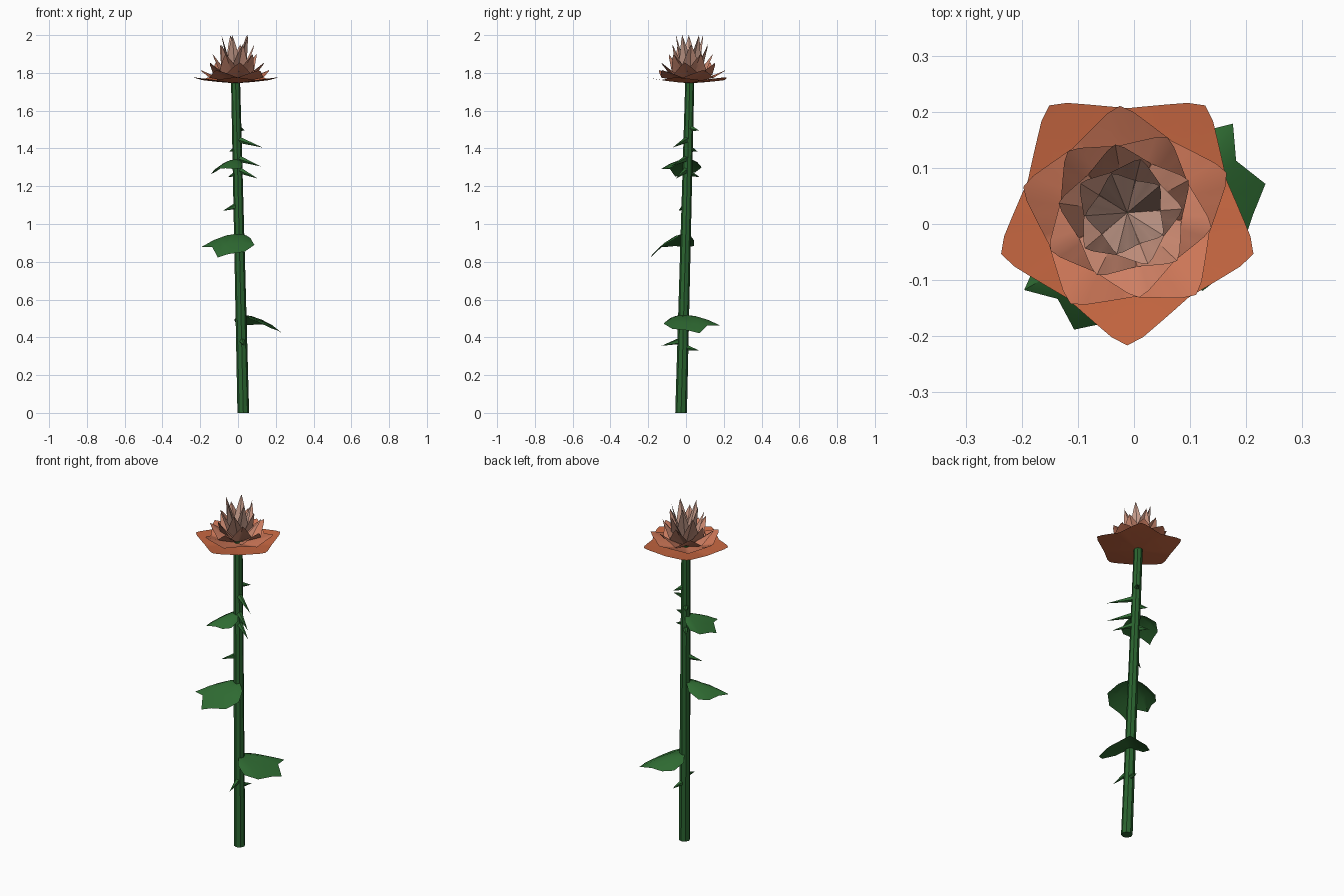
import bpy, bmesh, math
from mathutils import Vector

old = bpy.data.objects.get("Cube")
if old:
    bpy.data.objects.remove(old)


def material(name, rgb):
    m = bpy.data.materials.new(name)
    m.use_nodes = True
    col = [(c / 255) ** 2.2 for c in rgb] + [1]
    m.diffuse_color = col
    m.node_tree.nodes["Principled BSDF"].inputs["Base Color"].default_value = col
    return m


def finish(bm, name, mat, smooth=None):
    bmesh.ops.remove_doubles(bm, verts=bm.verts, dist=0.0002)
    me = bpy.data.meshes.new(name)
    bm.to_mesh(me)
    bm.free()
    ob = bpy.data.objects.new(name, me)
    bpy.context.collection.objects.link(ob)
    me.materials.append(mat)
    if smooth:
        bpy.ops.object.select_all(action='DESELECT')
        ob.select_set(True)
        bpy.context.view_layer.objects.active = ob
        bpy.ops.object.shade_smooth_by_angle(angle=math.radians(smooth))


green = material("leaf green", (50, 106, 53))
stem_green = material("stem green", (46, 100, 51))

# Leaning stem
BOTTOM, TOP = Vector((0.028, -0.026, 0)), Vector((-0.013, 0.02, 1.76))


def stem_at(z):
    return BOTTOM.lerp(TOP, z / TOP.z)


def ring(bm, centre, radius, sides):
    turn = math.tau / sides
    return [bm.verts.new(centre + Vector((math.cos(i * turn), math.sin(i * turn), 0)) * radius)
            for i in range(sides)]


bm = bmesh.new()
low, high = ring(bm, BOTTOM, 0.031, 8), ring(bm, TOP, 0.024, 8)
for i in range(8):
    j = (i + 1) % 8
    bm.faces.new((low[i], low[j], high[j], high[i]))
bm.faces.new(low[::-1])
bm.faces.new(high)
finish(bm, "stem", stem_green)


# Star-shaped petal cups, five pointed petals each
def petal_cup(name, radius, base, notch, tip, turn, curve, mat):
    bm = bmesh.new()
    rows, per = 4, 10
    count = per * 5
    fifth = math.pi / 5
    centre = Vector((-0.012, 0.02, 0))
    grid = []
    for r in range(rows + 1):
        t = r / rows
        line = []
        for i in range(count):
            # 0 at a petal point, 1 at the notch between two petals
            off = 1 - abs((i % per) / per * 2 - 1)
            wide = min(0.965, math.cos(fifth) / math.cos(fifth * (1 - off))) * (1 - 0.06 * off)
            edge = notch + (tip - notch) * (1 - off) ** 1.05
            ang = math.radians(turn) + i / count * math.tau
            d = radius * wide * t
            line.append(bm.verts.new(centre + Vector((math.cos(ang) * d, math.sin(ang) * d,
                                                      base + (edge - base) * t ** curve))))
        grid.append(line)
    for r in range(rows):
        for i in range(count):
            j = (i + 1) % count
            bm.faces.new((grid[r][i], grid[r + 1][i], grid[r + 1][j], grid[r][j]))
    finish(bm, name, mat, 40)


layers = [
    ("outer_petals", 0.245, 1.746, 1.762, 1.777, 54, 1.5, (200, 104, 68)),
    ("second_petals", 0.198, 1.750, 1.775, 1.815, 94, 1.3, (204, 118, 88)),
    ("third_petals", 0.158, 1.752, 1.79, 1.855, 62, 1.2, (205, 126, 99)),
    ("fourth_petals", 0.128, 1.754, 1.81, 1.9, 100, 1.1, (204, 137, 113)),
    ("fifth_petals", 0.102, 1.756, 1.84, 1.95, 76, 1.0, (203, 149, 129)),
    ("inner_petals", 0.078, 1.758, 1.87, 2.0, 40, 1.0, (202, 159, 142)),
]
for name, *shape, rgb in layers:
    petal_cup(name, *shape, material(name.replace("_", " "), rgb))


# Ragged arched leaves: outline as angle from the long tip, reach, drop
OUTLINE = [(-70, 0.07, 0.03), (-50, 0.13, 0.055), (-30, 0.165, 0.06), (-12, 0.19, 0.055), (0, 0.24, 0.06),
           (13, 0.2, 0.06), (29, 0.225, 0.105), (42, 0.19, 0.09), (70, 0.17, 0.08), (95, 0.145, 0.05),
           (110, 0.08, 0.02)]


def leaf(name, z, aim, size, side, droop):
    bm = bmesh.new()
    root = stem_at(z)
    rows = []
    for t in (0, 0.33, 0.67, 1):
        row = []
        for turn, reach, drop in OUTLINE:
            a = math.radians(aim + side * turn)
            d = reach * size * t
            row.append(bm.verts.new(root + Vector((math.cos(a) * d, math.sin(a) * d,
                                                   -drop * size * droop * t ** 1.8))))
        rows.append(row)
    for inner, outer in zip(rows, rows[1:]):
        for i in range(len(OUTLINE) - 1):
            quad = (inner[i], outer[i], outer[i + 1], inner[i + 1])
            bm.faces.new(quad if side > 0 else quad[::-1])
    finish(bm, name, green, 40)


leaf("lower_leaf", 0.52, 50, 1.04, -1, 0.9)
leaf("middle_leaf", 0.95, 210, 0.97, 1, 1.25)
leaf("upper_leaf", 1.345, 232, 0.75, -1, 1.2)

# Thorns: root height, then tip position
thorns = [(1.45, 0.13, -0.07, 1.405), (1.35, 0.12, -0.08, 1.305), (1.29, 0.105, -0.055, 1.24),
          (1.27, -0.05, 0.07, 1.25), (1.51, 0.035, 0.07, 1.495), (1.4, -0.045, 0.06, 1.385),
          (1.1, -0.08, -0.04, 1.07), (0.385, 0.035, -0.13, 0.355), (0.35, 0.04, 0.07, 0.33)]
for n, (z, *tip) in enumerate(thorns):
    bm = bmesh.new()
    tip, root = Vector(tip), stem_at(z)
    out = (tip - root).normalized()
    across = out.cross(Vector((0, 0, 1))).normalized()
    up = across.cross(out)
    start = root + out * 0.012
    base = [bm.verts.new(start + across * (math.cos(k * math.tau / 5) * 0.016)
                         + up * (math.sin(k * math.tau / 5) * 0.018)) for k in range(5)]
    point = bm.verts.new(tip)
    for k in range(5):
        bm.faces.new((base[k], base[(k + 1) % 5], point))
    bm.faces.new(base[::-1])
    bmesh.ops.recalc_face_normals(bm, faces=bm.faces)
    finish(bm, f"thorn_{n + 1}", green)
